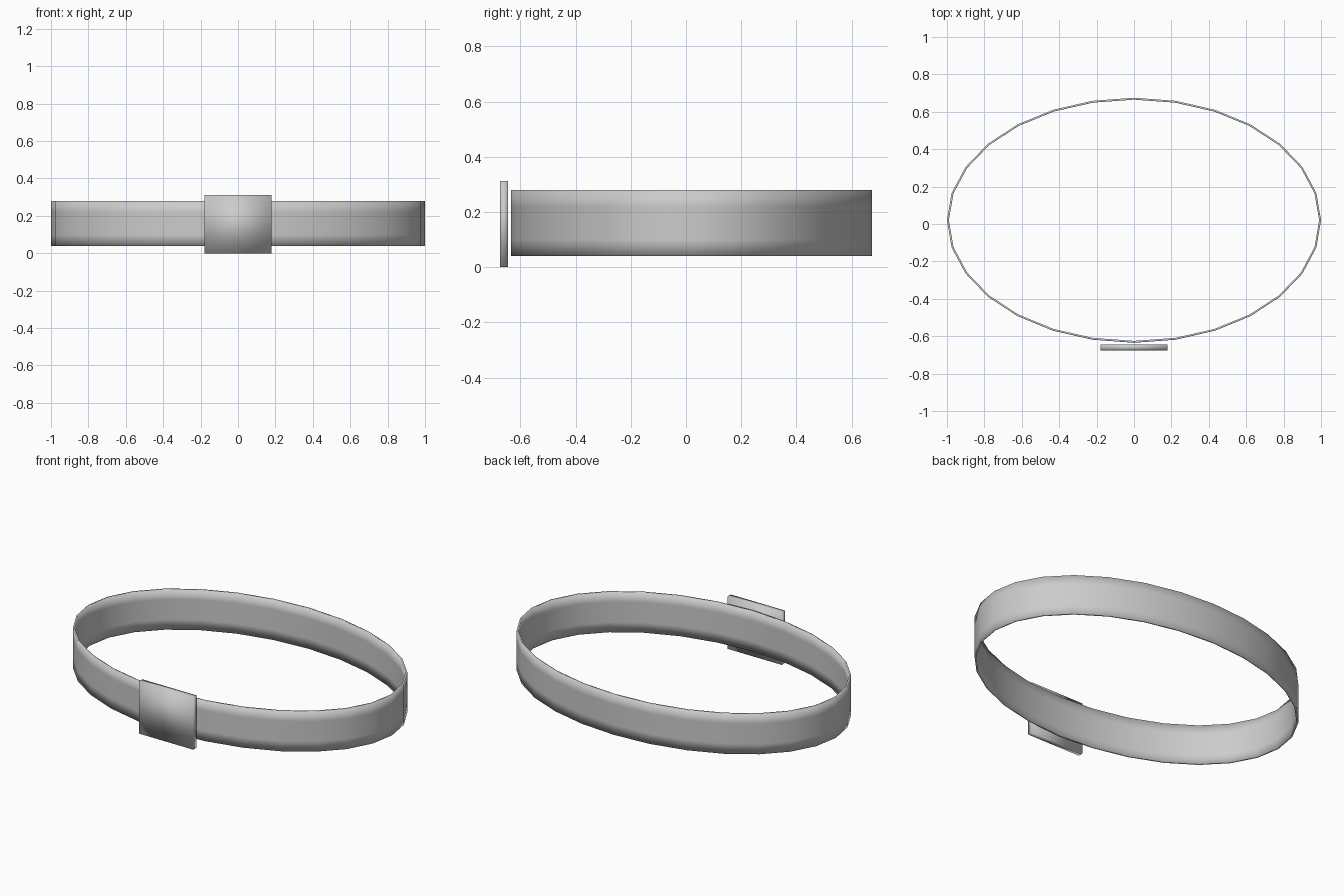
import bpy, bmesh, math

if "Cube" in bpy.data.objects:
    bpy.data.objects.remove(bpy.data.objects["Cube"])

grey = bpy.data.materials.new("light grey")
grey.diffuse_color = (0.6, 0.6, 0.6, 1)
grey.use_nodes = True
grey.node_tree.nodes["Principled BSDF"].inputs["Base Color"].default_value = grey.diffuse_color


def finish(bm, name):
    bmesh.ops.recalc_face_normals(bm, faces=bm.faces)
    me = bpy.data.meshes.new(name)
    bm.to_mesh(me)
    bm.free()
    me.materials.append(grey)
    for p in me.polygons:
        p.use_smooth = True
    ob = bpy.data.objects.new(name, me)
    bpy.context.collection.objects.link(ob)
    return ob


# Strap: thin closed section swept round a 28-sided ellipse
SIDES, RX, RY, CY, THICK = 28, 0.995, 0.655, 0.02, 0.010
heights = [0.04, 0.10, 0.22, 0.28]
section = [(0, z) for z in heights] + [(-THICK, z) for z in reversed(heights)]
bm = bmesh.new()
rings = []
for i in range(SIDES):
    a = math.tau * i / SIDES
    rings.append([bm.verts.new(((RX + 0.005 + d) * math.cos(a),
                                CY + (RY + d) * math.sin(a), z)) for d, z in section])
n = len(section)
for i in range(SIDES):
    r, s = rings[i], rings[(i + 1) % SIDES]
    for j in range(n):
        k = (j + 1) % n
        bm.faces.new((r[j], s[j], s[k], r[k]))
finish(bm, "belt_strap")

# Buckle: softly shaded flat plate standing just in front of the strap
bm = bmesh.new()
bmesh.ops.create_cube(bm, size=1)
for v in bm.verts:
    v.co = (v.co.x * 0.356, -0.66 + v.co.y * 0.03, 0.156 + v.co.z * 0.312)
finish(bm, "buckle_plate")
